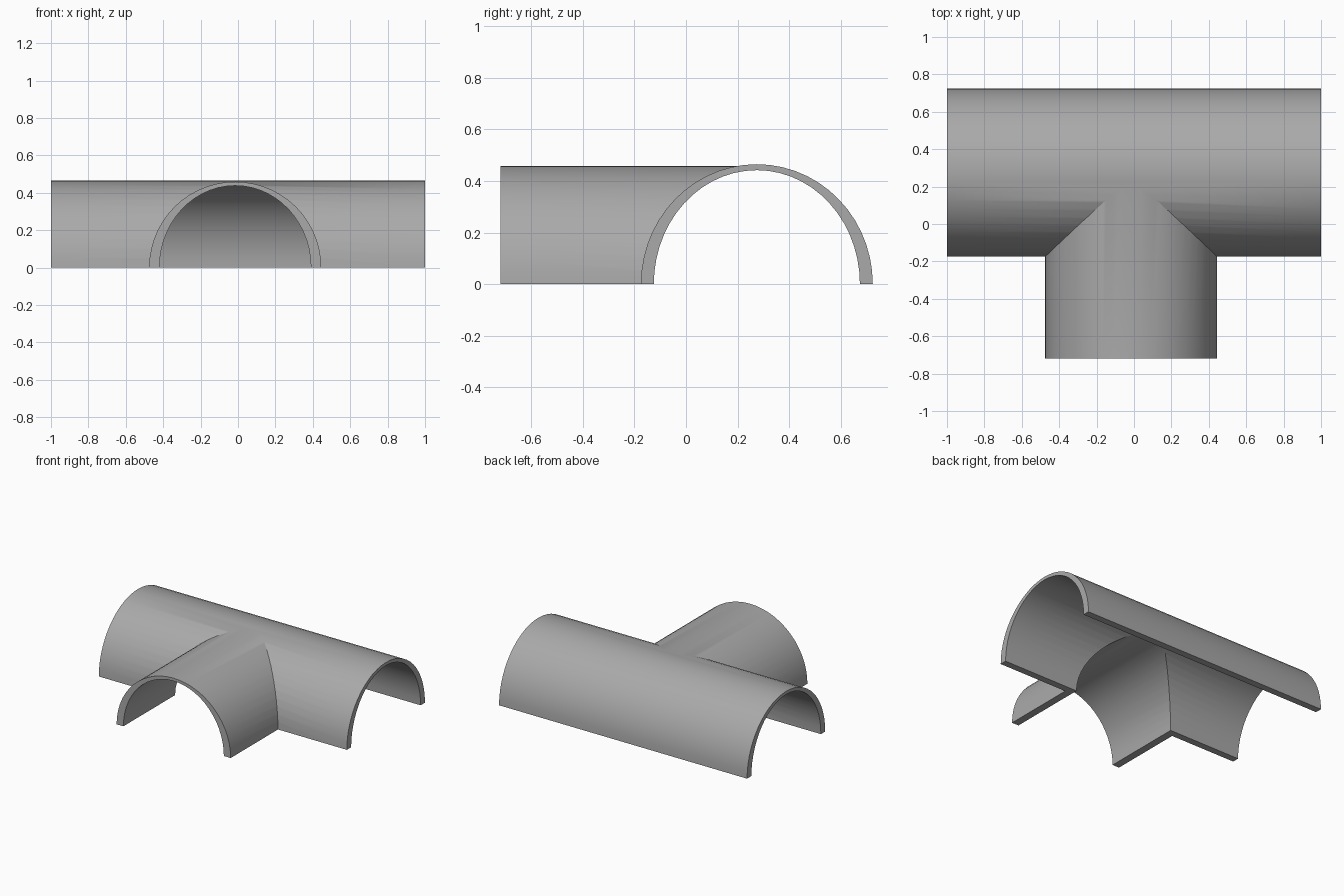
import bpy
import bmesh
from math import cos, sin, pi

cube = bpy.data.objects.get("Cube")
if cube:
    bpy.data.objects.remove(cube, do_unlink=True)

SEGMENTS = 28

grey = bpy.data.materials.new("plain grey")
grey.use_nodes = True
colour = (0.4, 0.4, 0.4, 1)
grey.diffuse_color = colour
grey.node_tree.nodes["Principled BSDF"].inputs["Base Color"].default_value = colour


def arch(name, axis, centre, radius, height, start, end, drop=0):
    """Solid half-round bar along x or y; drop extends it below the ground."""
    outline = [(centre + radius * cos(pi * i / SEGMENTS), height * sin(pi * i / SEGMENTS))
               for i in range(SEGMENTS + 1)]
    if drop:
        outline += [(centre - radius, -drop), (centre + radius, -drop)]
    bm = bmesh.new()
    rings = []
    for t in (start, end):
        rings.append([bm.verts.new((t, s, z) if axis == "x" else (s, t, z))
                      for s, z in outline])
    count = len(outline)
    for i in range(count):
        j = (i + 1) % count
        bm.faces.new((rings[0][i], rings[0][j], rings[1][j], rings[1][i]))
    bm.faces.new(rings[0])
    bm.faces.new(rings[1])
    bmesh.ops.recalc_face_normals(bm, faces=bm.faces)
    mesh = bpy.data.meshes.new(name)
    bm.to_mesh(mesh)
    bm.free()
    mesh.materials.append(grey)
    obj = bpy.data.objects.new(name, mesh)
    bpy.context.collection.objects.link(obj)
    return obj


def combine(target, tool, operation):
    """Apply a boolean and remove the tool object."""
    bpy.context.view_layer.objects.active = target
    mod = target.modifiers.new(operation.lower(), "BOOLEAN")
    mod.operation = operation
    mod.solver = "EXACT"
    mod.object = tool
    bpy.ops.object.modifier_apply(modifier=mod.name)
    bpy.data.objects.remove(tool, do_unlink=True)


# Outer skin: long main vault with a side branch running to the front
tee = arch("tee_vault", "x", 0.275, 0.45, 0.465, -1, 1)
branch = arch("branch", "y", -0.015, 0.46, 0.459, -0.72, 0.275)
combine(tee, branch, "UNION")

# Hollow inside, thinner at the crown than at the feet
main_hollow = arch("main_hollow", "x", 0.275, 0.4, 0.442, -1.1, 1.1, 0.1)
combine(tee, main_hollow, "DIFFERENCE")
branch_hollow = arch("branch_hollow", "y", -0.015, 0.405, 0.438, -0.8, 0.275, 0.1)
combine(tee, branch_hollow, "DIFFERENCE")

# Smooth curved skin with crisp rims and seams
bpy.ops.object.select_all(action="DESELECT")
tee.select_set(True)
bpy.context.view_layer.objects.active = tee
bpy.ops.object.shade_smooth_by_angle(angle=pi / 7)
